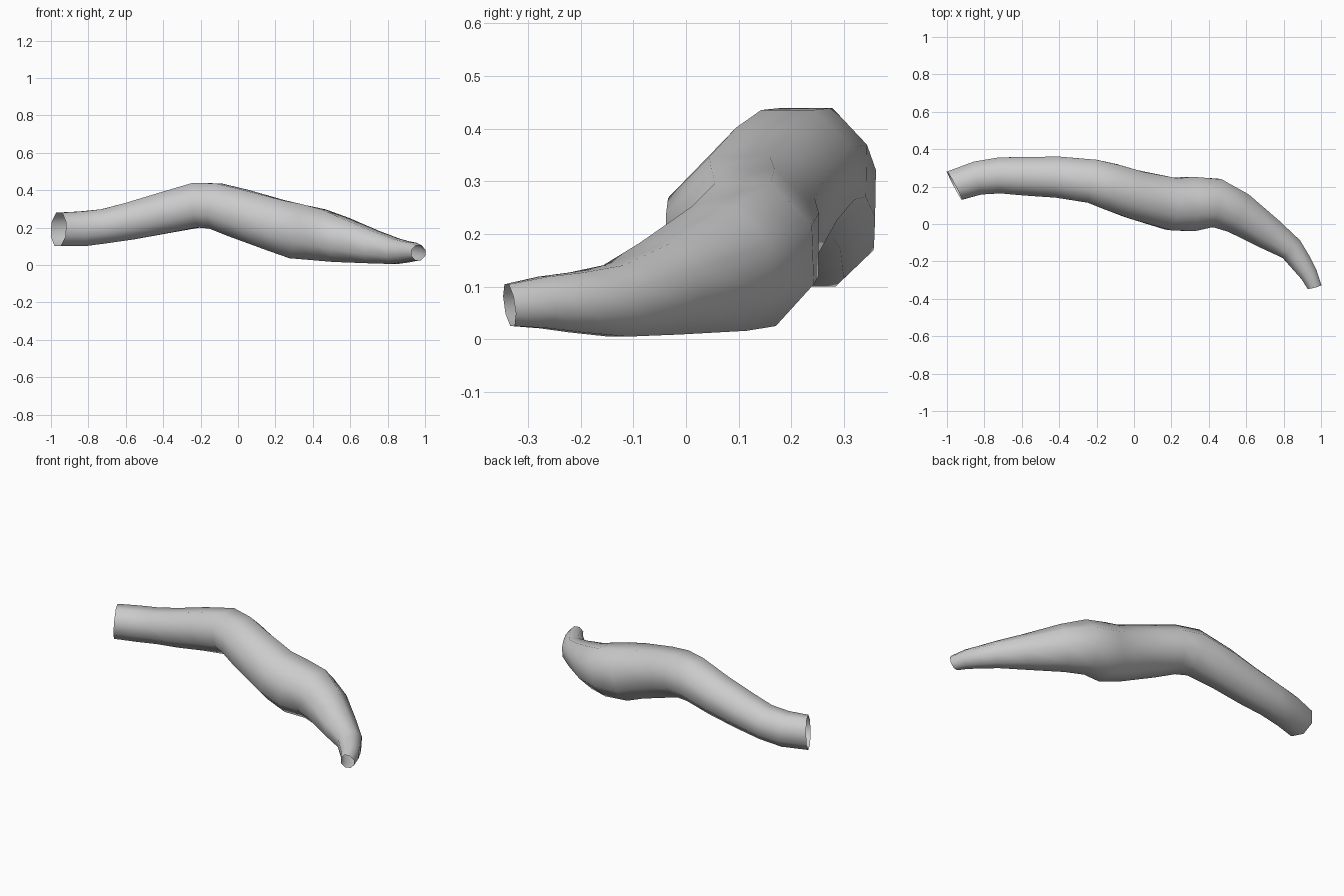
import bpy, bmesh
from math import cos, sin, pi
from mathutils import Vector

cube = bpy.data.objects.get("Cube")
if cube:
    bpy.data.objects.remove(cube, do_unlink=True)

SIDES = 8

# Centreline stations: x, y, z, half width, half height
STATIONS = [
    (-.96, .205, .19, .085, .09),
    (-.835, .246, .193, .09, .093),
    (-.715, .26, .207, .096, .092),
    (-.575, .255, .235, .103, .1),
    (-.4, .25, .277, .11, .11),
    (-.22, .228, .32, .117, .12),
    (-.12, .198, .315, .125, .122),
    (0, .158, .278, .13, .13),
    (.2, .107, .213, .14, .14),
    (.31, .107, .18, .145, .148),
    (.435, .113, .161, .13, .138),
    (.55, .063, .134, .114, .12),
    (.72, -.05, .096, .088, .088),
    (.84, -.133, .073, .066, .068),
    (.893, -.207, .07, .057, .057),
    (.935, -.27, .07, .047, .049),
    (.965, -.335, .065, .038, .04),
]

# Plain grey surface
grey = bpy.data.materials.new("grey")
grey.use_nodes = True
colour = (.6, .6, .6, 1)
grey.diffuse_color = colour
grey.node_tree.nodes["Principled BSDF"].inputs["Base Color"].default_value = colour

points = [Vector(s[:3]) for s in STATIONS]
steps = [b - a for a, b in zip(points, points[1:])]


def tangent(i):
    """Direction of the centreline, extrapolated at both ends."""
    if i == 0:
        return (2 * steps[0] - steps[1]).normalized()
    if i == len(steps):
        return (2 * steps[-1] - steps[-2]).normalized()
    return (steps[i - 1].normalized() + steps[i].normalized()).normalized()


# Hollow bent tube, open at both ends
bm = bmesh.new()
rings = []
for i, (centre, station) in enumerate(zip(points, STATIONS)):
    along = tangent(i)
    side = Vector((0, 0, 1)).cross(along).normalized()
    up = along.cross(side)
    fit = 1 / cos(pi / SIDES)
    ring = []
    for k in range(SIDES):
        a = 2 * pi * (k + .5) / SIDES
        ring.append(bm.verts.new(centre + fit * (
            side * cos(a) * station[3] + up * sin(a) * station[4])))
    rings.append(ring)
for r0, r1 in zip(rings, rings[1:]):
    for k in range(SIDES):
        n = (k + 1) % SIDES
        bm.faces.new((r0[k], r0[n], r1[n], r1[k])).smooth = True
bm.normal_update()

mesh = bpy.data.meshes.new("bent_tube")
bm.to_mesh(mesh)
bm.free()
mesh.materials.append(grey)
tube = bpy.data.objects.new("bent_tube", mesh)
bpy.context.collection.objects.link(tube)
